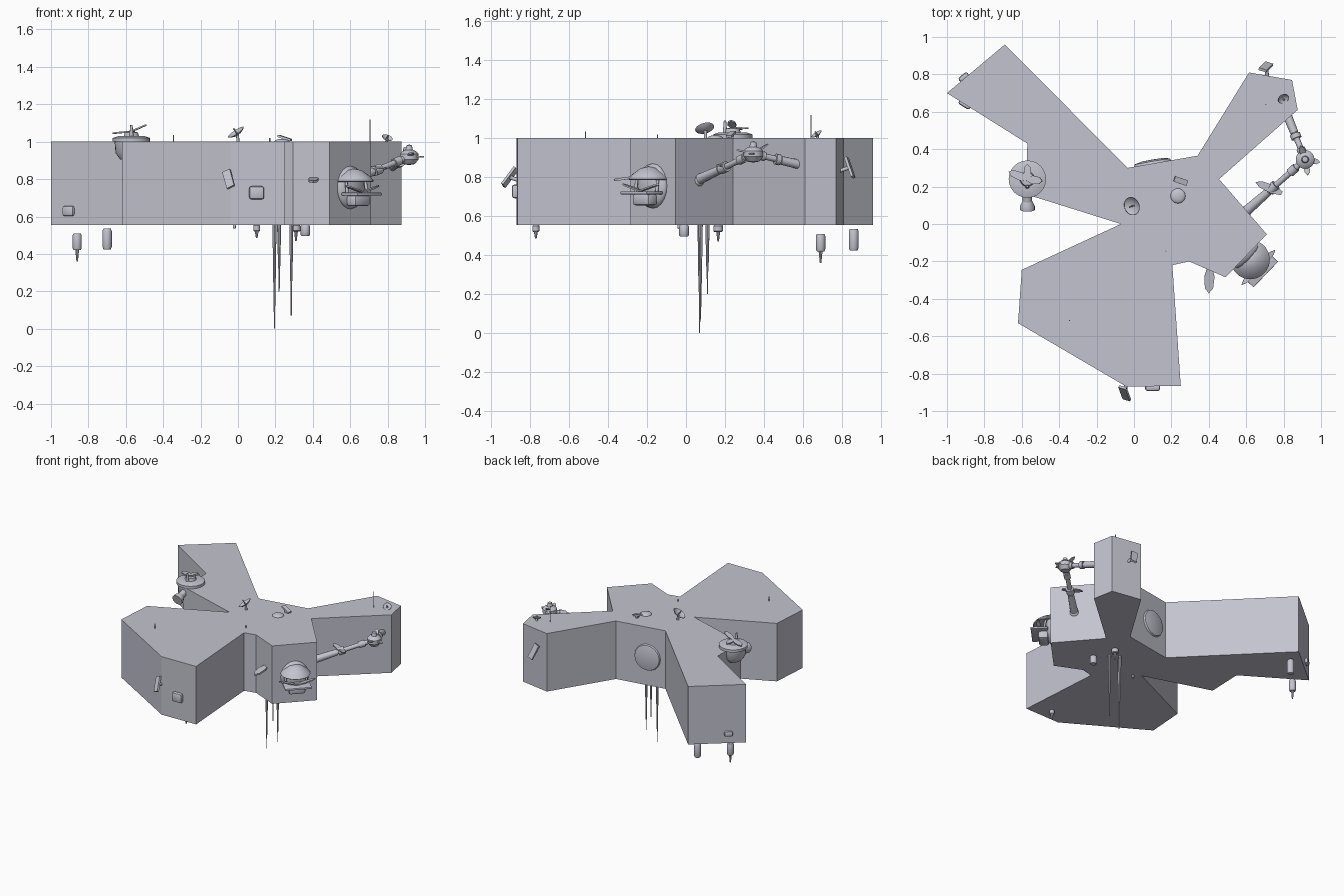
import bpy, bmesh, math
from mathutils import Vector, Matrix

cube = bpy.data.objects.get("Cube")
if cube:
    bpy.data.objects.remove(cube)

grey = bpy.data.materials.new("lilac_grey")
grey.use_nodes = True
COLOUR = (0.55, 0.55, 0.63, 1)
grey.diffuse_color = COLOUR
grey.node_tree.nodes["Principled BSDF"].inputs["Base Color"].default_value = COLOUR
Z = Vector((0, 0, 1))


def finish(name, bm, smooth=False):
    bmesh.ops.recalc_face_normals(bm, faces=bm.faces)
    me = bpy.data.meshes.new(name)
    bm.to_mesh(me)
    bm.free()
    me.materials.append(grey)
    ob = bpy.data.objects.new(name, me)
    bpy.context.collection.objects.link(ob)
    if smooth:
        bpy.ops.object.select_all(action='DESELECT')
        ob.select_set(True)
        bpy.context.view_layer.objects.active = ob
        bpy.ops.object.shade_smooth_by_angle(angle=math.radians(35))
    return ob


def facing(origin, direction, up=Z):
    """Frame whose local z runs along direction and local y follows up."""
    z = Vector(direction).normalized()
    if abs(z.dot(up)) > 0.99:
        up = Vector((0, 1, 0))
    x = up.cross(z).normalized()
    y = z.cross(x)
    return Matrix.Translation(origin) @ Matrix((x, y, z)).transposed().to_4x4()


def lathe(name, origin, direction, profile, sides=16):
    """Revolve (radius, height) pairs around an axis."""
    bm = bmesh.new()
    vs = [bm.verts.new((r, 0, h)) for r, h in profile]
    es = [bm.edges.new(p) for p in zip(vs, vs[1:])]
    bmesh.ops.spin(bm, geom=vs + es, axis=Z, cent=(0, 0, 0),
                   angle=math.tau, steps=sides, use_merge=True)
    bmesh.ops.remove_doubles(bm, verts=bm.verts, dist=1e-5)
    bm.transform(facing(origin, direction))
    return finish(name, bm, True)


def rod(name, a, b, r1, r2=None, sides=12):
    a, b = Vector(a), Vector(b)
    length = (b - a).length
    r2 = r1 if r2 is None else r2
    return lathe(name, a, b - a, [(0, 0), (r1, 0), (r2, length), (0, length)], sides)


def box(name, frame, size, bevel=0):
    bm = bmesh.new()
    bmesh.ops.create_cube(bm, size=1, matrix=Matrix.Diagonal((*size, 1)))
    if bevel:
        bmesh.ops.bevel(bm, geom=bm.edges[:], offset=bevel, segments=2,
                        affect='EDGES', profile=0.5)
    bm.transform(frame)
    return finish(name, bm, bool(bevel))


def ball(name, origin, size, direction=Z):
    bm = bmesh.new()
    bmesh.ops.create_uvsphere(bm, u_segments=20, v_segments=12, radius=1)
    bm.transform(facing(origin, direction) @ Matrix.Diagonal((*size, 1)))
    return finish(name, bm, True)


def blade(name, a, b, width, thick=0.008, up=Z):
    """Thin leaf-shaped plate from a to b."""
    a, b = Vector(a), Vector(b)
    n = (b - a).length
    bm = bmesh.new()
    outline = [(-.25, 0), (.25, 0), (.5, .35), (.4, .8), (0, 1), (-.4, .8), (-.5, .35)]
    f = bm.faces.new([bm.verts.new((x * width, -thick / 2, t * n)) for x, t in outline])
    ext = bmesh.ops.extrude_face_region(bm, geom=[f])["geom"]
    bmesh.ops.translate(bm, vec=(0, thick, 0),
                        verts=[v for v in ext if isinstance(v, bmesh.types.BMVert)])
    bm.transform(facing(a, b - a, up))
    return finish(name, bm)


# Main hull: extruded star-shaped slab
OUTLINE = [(-.69, .96), (-1, .7), (-.57, .43), (-.58, .16), (-.07, 0), (-.6, -.245),
           (-.62, -.53), (-.04, -.87), (.25, -.865), (.205, -.22), (.295, -.2),
           (.49, -.285), (.71, -.055), (.455, .24), (.875, .61), (.845, .77),
           (.615, .81), (.34, .365), (-.035, .3)]
bm = bmesh.new()
base = bm.faces.new([bm.verts.new((x, y, .555)) for x, y in OUTLINE])
ext = bmesh.ops.extrude_face_region(bm, geom=[base])["geom"]
bmesh.ops.translate(bm, vec=(0, 0, .445),
                    verts=[v for v in ext if isinstance(v, bmesh.types.BMVert)])
finish("hull", bm)

# Corner turret with crossed blades and a hanging foot
TX, TY = -.57, .24
lathe("turret", (TX, TY, 0), Z,
      [(0, .9), (.06, .905), (.085, .94), (.09, 1), (.1, 1), (.1, 1.02),
       (.07, 1.03), (.04, 1.03), (.035, 1.05), (0, 1.055)], 24)
for i, (tip, w) in enumerate([((-.67, .28, 1.045), .045), ((-.49, .23, 1.09), .045),
                              ((-.57, .32, 1.05), .04)]):
    blade(f"turret_blade_{i}", (TX, TY, 1.055), tip, w)
rod("turret_pin", (TX, TY - .04, 1.02), (TX, TY - .04, 1.09), .012, .006)
rod("turret_foot_stem", (TX, TY - .07, .96), (TX, .1, .94), .025)
lathe("turret_foot", (TX, .125, .945), (0, -1, -.3),
      [(0, 0), (.025, 0), (.04, .03), (.04, .05), (0, .05)])

# Cupola on the right front facet
OUT = Vector((.72, -.69, 0)).normalized()
SIDE = Z.cross(OUT)
C = Vector((.6, -.17, .755))
ball("cupola_dome", C, (.1, .115, .045), OUT)
lathe("cupola_hood", C + OUT * .03, Z,
      [(0, .1), (.04, .092), (.085, .06), (.105, .035), (.1, .03), (0, .035)], 20)
box("cupola_tray", facing(C + OUT * .085 + Z * -.035, OUT), (.19, .015, .12), .004)
box("cupola_tray_base", facing(C + OUT * .06 + Z * -.07, OUT), (.12, .06, .07), .015)
for s in (-1, 1):
    rod(f"cupola_post_{s}", C + SIDE * s * .075 + OUT * .05 + Z * -.03,
        C + SIDE * s * .075 + OUT * .04 + Z * .045, .008)
    blade(f"cupola_fin_{s}", C + OUT * .09 + Z * -.025,
          C + OUT * .09 + SIDE * s * .13 + Z * .01, .03)

# Jointed arm reaching round to the far limb
P0, P1, P2 = Vector((.59, .06, .785)), Vector((.915, .345, .92)), Vector((.82, .58, .865))
for i, (a, b) in enumerate([(P0, P1), (P2, P1)]):
    d = b - a
    rod(f"arm_link_{i}", a, b, .016)
    rod(f"arm_sleeve_{i}", a, a + d * .4, .028 - .004 * i, .022)
    rod(f"arm_collar_{i}", a + d * .42, a + d * .52, .028)
    rod(f"arm_wrist_{i}", a + d * .75, a + d * .85, .024)
ball("arm_shoulder", P0, (.035, .035, .035))
lathe("arm_joint", P1, Z, [(0, -.045), (.03, -.04), (.05, -.015), (.05, .015),
                           (.035, .03), (.02, .035), (.015, .06), (0, .065)], 20)
for i, tip in enumerate([(.995, .33, .92), (.93, .26, .94), (.89, .42, .97)]):
    blade(f"joint_blade_{i}", P1, tip, .035)
MID = P0.lerp(P1, .4)
blade("arm_fin", MID + Vector((.07, -.01, .02)), MID + Vector((-.07, .05, .03)), .045)

# Roof equipment: dishes, shallow dome, panel and masts
DISH = [(0, .006), (.5, .12), (.85, .28), (1, .4), (.97, .42), (.8, .28), (.45, .14), (0, .03)]


def dish(name, origin, direction, r):
    o, d = Vector(origin), Vector(direction).normalized()
    lathe(name, o, d, [(x * r, h * r) for x, h in DISH], 20)
    rod(name + "_post", (o.x, o.y, 1), o + d * .005, .008)
    rod(name + "_feed", o, o + d * r * .9, .004)


dish("main_dish", (0, .1, 1.035), (-.5, -.2, .75), .05)
dish("small_dish", (.795, .675, 1.012), (.3, -.5, .8), .03)
ball("roof_dome", (.235, .15, 1), (.04, .04, .015))
box("roof_panel", facing((.25, .23, 1.02), (.3, -.1, 1)), (.03, .075, .012))
box("roof_panel_foot", facing((.25, .23, 1.008), Z), (.015, .03, .016))
for i, (x, y, top) in enumerate([(.705, .64, 1.12), (-.345, -.515, 1.035), (.17, -.145, 1.02)]):
    rod(f"roof_mast_{i}", (x, y, 1), (x, y, top), .003, sides=6)

# Underside antennas: thick sleeve then a long whip
for i, (x, y, low) in enumerate([(.195, .07, 0), (.285, .075, .07), (.22, .11, .2)]):
    z = .555 - (.555 - low) * .62
    rod(f"antenna_sleeve_{i}", (x, y, .555), (x, y, z), .011, .006, 8)
    rod(f"antenna_whip_{i}", (x, y, z), (x, y, low), .005, .003, 6)

# Underside canisters and nozzles: x, y, top, bottom, radius, tip
PODS = [(-.86, .69, .51, .42, .024, .06), (-.7, .86, .535, .425, .025, 0),
        (.1, -.77, .555, .52, .018, .035), (.31, .165, .555, .52, .025, .05),
        (.36, -.01, .555, .495, .025, 0), (-.02, -.035, .555, .535, .008, 0)]
for i, (x, y, top, low, r, tip) in enumerate(PODS):
    h = top - low
    lathe(f"pod_{i}", (x, y, low), Z,
          [(0, 0), (r * .8, 0), (r, h * .12), (r, h * .88), (r * .8, h), (0, h)])
    if tip:
        rod(f"pod_tip_{i}", (x, y, low), (x, y, low - tip), .01, .004, 8)

# Wall fittings: leaning strips, pads, leaf and rear disc
for i, (x, y, z, d, roll) in enumerate([(-.05, -.905, .8, (-.5, -.86, .5), .5),
                                        (.705, .84, .85, (.2, .95, .4), -.25)]):
    box(f"wall_strip_{i}", facing((x, y, z), d) @ Matrix.Rotation(roll, 4, 'Z'),
        (.045, .11, .014))
    rod(f"strip_bracket_{i}", (x, y, z), (x + .01, y + (.06 if y < 0 else -.06), z - .02), .01)
for i, (pos, d, size) in enumerate([((.1, -.875, .727), (0, -1, 0), (.08, .07, .035)),
                                    ((-.905, .64, .63), (-.53, -.85, 0), (.07, .055, .03)),
                                    ((-.91, .785, .63), (-.64, .77, 0), (.06, .04, .03))]):
    box(f"wall_pad_{i}", facing(pos, d), size, .012)
blade("side_leaf", (.405, -.235, .805), (.4, -.37, .785), .055, .012)
lathe("rear_disc", (.1, .323, .77), (-.17, .98, 0),
      [(.1, 0), (.095, .012), (.06, .02), (0, .022)], 20)
